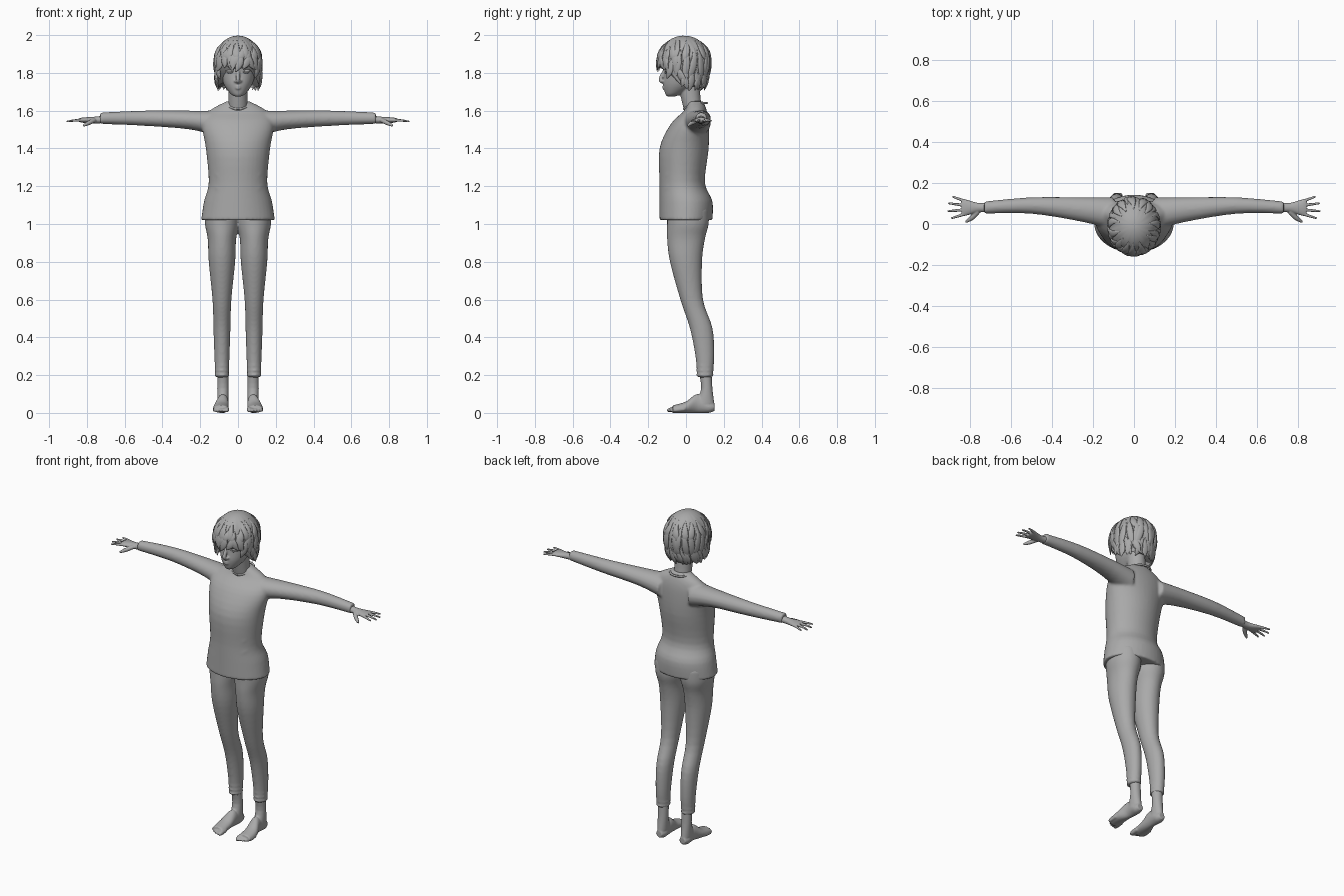
import bpy, bmesh, random
from math import sin, cos, acos, pi, tau, sqrt
from mathutils import Vector, Matrix

cube = bpy.data.objects.get("Cube")
if cube:
    bpy.data.objects.remove(cube)
random.seed(4)

GREY = (.4, .4, .4, 1)
grey = bpy.data.materials.new("plain_grey")
grey.use_nodes = True
grey.diffuse_color = GREY
grey.node_tree.nodes["Principled BSDF"].inputs["Base Color"].default_value = GREY

FRONT = Vector((0, -1, 0))
UP = Vector((0, 0, 1))
SIDES = (1, -1)


def spline(points, steps=4):
    """Smooth curve through tuples of any length."""
    points = [Vector(point) for point in points]
    last = len(points) - 1
    curve = []
    for i in range(last):
        before, start, end = points[max(i - 1, 0)], points[i], points[i + 1]
        after = points[min(i + 2, last)]
        leave, arrive = (end - before) / 2, (after - start) / 2
        for k in range(steps):
            t = k / steps
            ease = t * t * (3 - 2 * t)
            curve.append(start.lerp(end, ease) + leave * t * (1 - t) ** 2 - arrive * t * t * (1 - t))
    return curve + [points[last]]


def skin(bm, rings, closed=False):
    """Join rings of points into a tube, capped unless it closes on itself."""
    rings = [[bm.verts.new(point) for point in ring] for ring in rings]
    following = rings[1:] + rings[:1] if closed else rings[1:]
    for ring, other in zip(rings, following):
        for j in range(len(ring)):
            bm.faces.new((ring[j - 1], ring[j], other[j], other[j - 1]))
    if not closed:
        bm.faces.new(rings[0])
        bm.faces.new(rings[-1])


def angles(count):
    return [tau * j / count for j in range(count)]


def loft(bm, axis, sections, side=1):
    """Sections are (position on axis, two centre values, two radii)."""
    rings = []
    for along, a, b, radius_a, radius_b in spline(sections):
        ring = []
        for angle in angles(40):
            point = [a + radius_a * cos(angle), b + radius_b * sin(angle)]
            point.insert("xyz".index(axis), along)
            ring.append((point[0] * side, point[1], point[2]))
        rings.append(ring)
    skin(bm, rings)


def column(bm, x, sections, side=1):
    """Upright loft at a fixed x; sections are (z, y, half width, half depth)."""
    loft(bm, "z", [(z, x, y, width, depth) for z, y, width, depth in sections], side)


def tube(bm, path, out=FRONT, side=1, closed=False, flat=1):
    """Path entries are (x, y, z, radius); the tube can be flattened along out."""
    points = spline(path)
    if closed:
        points.pop()
    last = len(points) - 1
    rings = []
    for i, point in enumerate(points):
        behind = points[i - 1] if closed or i else point
        ahead = points[(i + 1) % len(points)] if closed or i < last else point
        tangent = (ahead.xyz - behind.xyz).normalized()
        across = tangent.cross(out).normalized()
        normal = across.cross(tangent) * flat
        ring = [point.xyz + point.w * (across * cos(a) + normal * sin(a)) for a in angles(10)]
        rings.append([(p.x * side, p.y, p.z) for p in ring])
    skin(bm, rings, closed)


def bow(bm, start, end, bulge, radius, out=FRONT, side=1):
    """Bent strand that tapers at both ends."""
    path = []
    for k in range(5):
        swell = sin(pi * k / 4)
        spot = Vector(start).lerp(Vector(end), k / 4) + Vector(bulge) * swell
        path.append((*spot, radius * (.3 + .7 * swell)))
    tube(bm, path, out, side)


def blob(bm, centre, radii, side=1):
    x, y, z = centre
    place = Matrix.Translation((x * side, y, z)) @ Matrix.Diagonal((*radii, 1))
    bmesh.ops.create_uvsphere(bm, u_segments=20, v_segments=12, radius=1, matrix=place)


def finish(name, bm, voxel=0, relax=0):
    """Make the object; a voxel size fuses its pieces into one skin."""
    bmesh.ops.recalc_face_normals(bm, faces=bm.faces)
    for face in bm.faces:
        face.smooth = True
    mesh = bpy.data.meshes.new(name)
    bm.to_mesh(mesh)
    bm.free()
    mesh.materials.append(grey)
    part = bpy.data.objects.new(name, mesh)
    bpy.context.collection.objects.link(part)
    if voxel:
        fuse = part.modifiers.new("fuse", "REMESH")
        fuse.mode = "VOXEL"
        fuse.voxel_size = voxel
        fuse.use_smooth_shade = True
        soften = part.modifiers.new("soften", "SMOOTH")
        soften.iterations = relax


# Shirt: torso, sleeves and soft folds slanting across the waist
bm = bmesh.new()
column(bm, 0, [(1.02, 0, .195, .14), (1.12, 0, .18, .14), (1.22, -.02, .155, .12), (1.4, -.01, .17, .13),
               (1.53, .02, .19, .1), (1.6, .05, .15, .06), (1.65, .05, .06, .04)])
for side in SIDES:
    loft(bm, "x", [(.1, .05, 1.53, .08, .07), (.25, .07, 1.55, .06, .05), (.5, .09, 1.56, .04, .04),
                   (.73, .08, 1.56, .03, .03)], side)
    for z in (1.2, 1.27, 1.34):
        bow(bm, (.14, .03, z + .05), (.04, -.12, z - .05), (.03, -.04, 0), .01, side=side)
finish("shirt", bm, .008, 5)

# Collar dipping at the throat
bm = bmesh.new()
ring = [(.06 * sin(a), .05 - .06 * cos(a), 1.64 - .03 * max(0, cos(a)), .006) for a in angles(16)]
tube(bm, ring + ring[:1], UP, closed=True)
finish("collar", bm)

# Trousers: two legs fused at the hips, gathered at the ankles
bm = bmesh.new()
for side in SIDES:
    column(bm, .085, [(1.08, .01, .09, .11), (1, .01, .09, .11), (.92, 0, .075, .1), (.8, 0, .07, .085),
                      (.6, .03, .05, .06), (.45, .08, .045, .06), (.3, .1, .04, .05), (.19, .1, .035, .04)], side)
    for fold in range(3):
        blob(bm, (.085, .1, .2 + fold * .025), (.04, .047, .015), side)
finish("trousers", bm, .008, 4)

# Bare feet with toes that shorten outwards
bm = bmesh.new()
for side in SIDES:
    column(bm, .08, [(.23, .1, .03, .035), (.13, .11, .03, .03), (.05, .1, .03, .05)], side)
    loft(bm, "y", [(.15, .08, .03, .02, .02), (.12, .08, .03, .03, .03), (.06, .08, .05, .03, .05),
                   (0, .09, .03, .04, .03), (-.07, .09, .02, .04, .02)], side)
    for toe in range(5):
        x = .06 + .016 * toe
        tip = -.1 + .002 * toe * toe
        radius = .01 if toe else .014
        tube(bm, [(x, tip + .06, .02, radius), (x, tip + .02, .016, radius), (x, tip, .01, radius / 2)], UP, side)
finish("feet", bm, .005, 2)

# Hands with fanned fingers and a thumb
bm = bmesh.new()
for side in SIDES:
    loft(bm, "x", [(.7, .08, 1.555, .025, .02), (.76, .08, 1.55, .023, .018), (.82, .08, 1.55, .04, .014),
                   (.84, .08, 1.55, .04, .01)], side)
    for finger in range(4):
        y = .05 + .02 * finger
        fan = .22 * (finger - 1.4)
        length = .09 - .008 * (finger - 1.4) ** 2
        path = []
        for k in range(4):
            reach = length * k / 3
            path.append((.82 + reach * cos(fan), y + reach * sin(fan), 1.55 - reach * reach, .009 - .0013 * k))
        tube(bm, path, UP, side)
    tube(bm, [(.76, .06, 1.55, .012), (.79, .03, 1.535, .012), (.82, .01, 1.52, .006)], UP, side)
finish("hands", bm, .004, 2)

# Head with neck, nose, lips, ears and brows
bm = bmesh.new()
column(bm, 0, [(1.56, .05, .05, .05), (1.64, .03, .05, .05), (1.77, .01, .05, .06)])
column(bm, 0, [(1.675, -.08, .015, .02), (1.69, -.065, .04, .045), (1.74, -.03, .075, .09),
               (1.81, -.01, .095, .105), (1.88, -.01, .1, .115), (1.96, -.01, .05, .06)])
tube(bm, [(0, -.11, 1.82, .009), (0, -.135, 1.765, .011), (0, -.12, 1.75, .009)])
for rise in (.005, -.005):
    bow(bm, (-.026, -.1, 1.724), (.026, -.1, 1.724), (0, -.018, rise), .007, UP)
for side in SIDES:
    blob(bm, (.012, -.12, 1.756), (.009, .011, .008), side)
    blob(bm, (.1, .01, 1.785), (.012, .022, .034), side)
    bow(bm, (.02, -.11, 1.83), (.075, -.085, 1.83), (0, -.01, .01), .007, side=side)
finish("head", bm, .0045, 3)

bm = bmesh.new()
for side in SIDES:
    blob(bm, (.042, -.094, 1.81), (.022, .016, .012), side)
finish("eyes", bm)

bm = bmesh.new()
for side in SIDES:
    for rise in (.014, -.01):
        bow(bm, (.02, -.105, 1.81), (.067, -.087, 1.81), (0, -.012, rise), .004, side=side)
finish("eyelids", bm)

# Hair: a swirled cap that hangs lower at the sides and nape
CROWN, DOME, DROP = 1.86, .137, .15


def hairline(angle):
    facing = cos(angle)
    return CROWN - .03 - .1 * min(1, max(0, .7 - facing) / .6) - .01 * max(0, -facing)


def hair_point(angle, z, lift=0):
    below = (CROWN - z) / DROP
    if below < 0:
        radius = sqrt(max(0, 1 - ((z - CROWN) / DOME) ** 2))
    else:
        radius = 1 - (.12 + .16 * max(0, -cos(angle))) * below * below
    radius *= 1 + lift
    return Vector((.123 * radius * sin(angle), -.01 - .139 * radius * cos(angle), z))


bm = bmesh.new()
rings, rows = [], 28
for row in range(1, rows + 1):
    ring = []
    for angle in angles(96):
        tilt = acos((hairline(angle) - CROWN) / DROP) * row / rows
        z = CROWN + cos(tilt) * (DOME if tilt < pi / 2 else DROP)
        ripple = sin(11 * angle + 3 * tilt) + sin(19 * angle - 4 * tilt)
        ring.append(hair_point(angle, z, .01 * sin(tilt) * ripple))
    rings.append(ring)
skin(bm, rings)
finish("hair_cap", bm)

# Layers of tapered locks, the lowest flicking outwards
bm = bmesh.new()
for layer, amount in enumerate((14, 22, 34)):
    for i in range(amount):
        angle = tau * (i + random.uniform(-.3, .3)) / amount
        low = hairline(angle)
        top = (1.97, 1.94, low + .09)[layer]
        end = (CROWN, low + .03, low - random.uniform(0, .025))[layer]
        sweep = random.uniform(-.35, .35)
        flick = random.uniform(0, .09) if layer == 2 else 0
        path = []
        for k in range(5):
            t = k / 4
            spot = hair_point(angle + sweep * t * t, top + (end - top) * t, .01 * sin(pi * t) + flick * t ** 3)
            path.append((*spot, .002 + .018 * sin(pi * (1 - t) ** .8)))
        outward = Vector(path[2][:3]) - Vector((0, 0, CROWN))
        tube(bm, path, outward.normalized(), flat=.35)
finish("hair_locks", bm)
